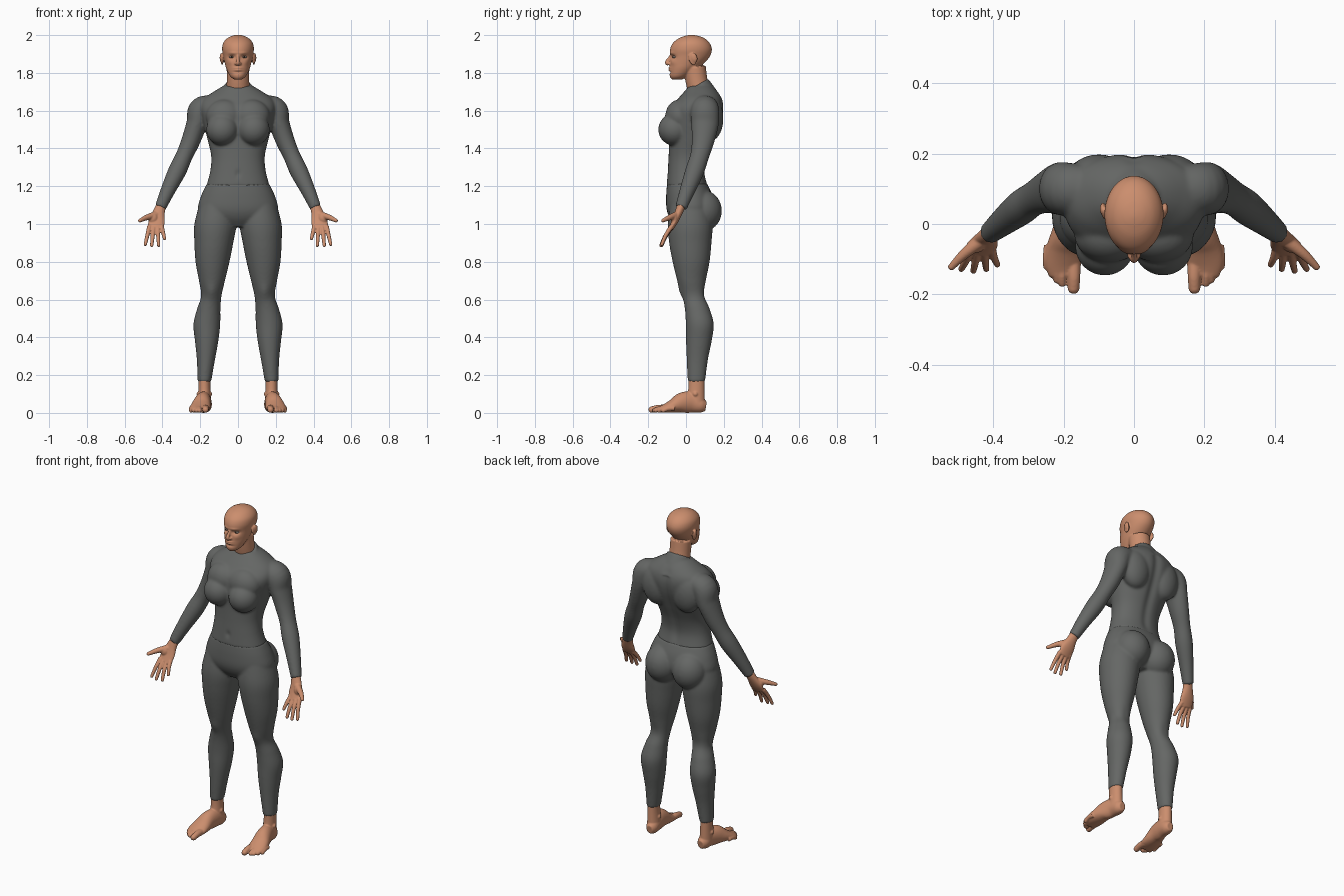
import bpy, bmesh, math
from mathutils import Vector, Matrix

cube = bpy.data.objects.get("Cube")
if cube:
    bpy.data.objects.remove(cube, do_unlink=True)


def material(name, colour):
    mat = bpy.data.materials.new(name)
    mat.use_nodes = True
    mat.diffuse_color = (*colour, 1)
    mat.node_tree.nodes["Principled BSDF"].inputs["Base Color"].default_value = (*colour, 1)
    return mat


SKIN = material("skin", (.60, .27, .155))
SUIT = material("grey fabric", (.13, .135, .13))
EYE = material("eye white", (.5, .42, .36))
IRIS = material("dark iris", (.05, .025, .015))


def spline(points, steps):
    """Smooth curve through tuples of any length."""
    result = []
    last = len(points) - 1
    for i in range(last):
        quad = [points[max(i - 1, 0)], points[i], points[i + 1], points[min(i + 2, last)]]
        for k in range(steps):
            t = k / steps
            result.append([b + .5 * t * (c - a + t * (2*a - 5*b + 4*c - d + t * (3*(b - c) + d - a)))
                           for a, b, c, d in zip(*quad)])
    return result + [list(points[-1])]


def loft(bm, stations, level=False, power=2.0, sides=32, steps=6):
    """Closed tube through stations of x, y, z, half width and half depth."""
    path = spline(stations, steps)
    centres = [Vector(p[:3]) for p in path]
    rings = []
    for i, p in enumerate(path):
        along = centres[min(i + 1, len(path) - 1)] - centres[max(i - 1, 0)]
        t = Vector((0, 0, 1)) if level else along.normalized()
        u = Vector((1, 0, 0))
        u = (u - u.dot(t) * t).normalized()
        v = t.cross(u)
        ring = []
        for k in range(sides):
            c, s = math.cos(math.tau * k / sides), math.sin(math.tau * k / sides)
            a = math.copysign(abs(c) ** (2 / power), c) * p[3]
            b = math.copysign(abs(s) ** (2 / power), s) * p[4]
            ring.append(bm.verts.new(centres[i] + u * a + v * b))
        rings.append(ring)
    for low, high in zip(rings, rings[1:]):
        for k in range(sides):
            j = (k + 1) % sides
            bm.faces.new((low[k], low[j], high[j], high[k]))
    bm.faces.new(rings[0][::-1])
    bm.faces.new(rings[-1])


def stack(bm, levels, power=2.0, sides=48):
    """Level rings on the centre line: height, half width, front y, back y."""
    loft(bm, [(0, (f + b) / 2, z, w, (b - f) / 2) for z, w, f, b in levels], True, power, sides)


def ball(bm, centre, size, tilt=0):
    turn = Matrix.Rotation(tilt, 4, 'X')
    place = Matrix.Translation(centre) @ turn @ Matrix.Diagonal((*size, 1))
    bmesh.ops.create_uvsphere(bm, u_segments=28, v_segments=18, radius=1, matrix=place)


def digit(bm, points, thick, thin):
    """Rounded finger or toe narrowing from thick to thin."""
    n = len(points) - 1
    radii = [thick + (thin - thick) * i / n for i in range(n + 1)]
    loft(bm, [(*p, r, r) for p, r in zip(points, radii)], sides=16)
    ball(bm, points[-1], (thin, thin, thin))


def finish(name, bm, mat, voxel=0, smooth=0):
    """Mirror the part across x, fuse its volumes and smooth the skin."""
    bmesh.ops.recalc_face_normals(bm, faces=bm.faces[:])
    mesh = bpy.data.meshes.new(name)
    bm.to_mesh(mesh)
    bm.free()
    ob = bpy.data.objects.new(name, mesh)
    bpy.context.collection.objects.link(ob)
    mirror = ob.modifiers.new("mirror", 'MIRROR')
    mirror.use_mirror_merge = False
    if voxel:
        fuse = ob.modifiers.new("fuse", 'REMESH')
        fuse.mode = 'VOXEL'
        fuse.voxel_size = voxel
        relax = ob.modifiers.new("relax", 'SMOOTH')
        relax.iterations = smooth
    graph = bpy.context.evaluated_depsgraph_get()
    baked = bpy.data.meshes.new_from_object(ob.evaluated_get(graph))
    ob.modifiers.clear()
    ob.data = baked
    baked.materials.clear()
    baked.materials.append(mat)
    for face in baked.polygons:
        face.use_smooth = True
        face.material_index = 0
    return ob


def sculpt(ob, centre, size, push):
    """Push the surface softly along y around a point and its mirror image."""
    sides = (1, -1) if centre[0] else (1,)
    for v in ob.data.vertices:
        for s in sides:
            d = sum(((a - b) / r) ** 2 for a, b, r in zip(v.co, (s * centre[0], *centre[1:]), size))
            if d < 6:
                v.co.y += push * math.exp(-d)


# Shirt: torso, collar, bust, shoulders and sleeves
bm = bmesh.new()
stack(bm, [(1.2, .168, -.103, .115), (1.28, .147, -.097, .1), (1.36, .142, -.092, .115),
           (1.45, .162, -.09, .152), (1.54, .185, -.095, .187), (1.61, .2, -.085, .2),
           (1.66, .185, -.045, .193), (1.7, .13, -.01, .17), (1.73, .08, .015, .14)], 2.2)
loft(bm, [(0, .13, 1.62, .1, .08), (0, .095, 1.68, .082, .072), (0, .06, 1.735, .073, .066)])
ball(bm, (.083, -.062, 1.5), (.085, .085, .085))
ball(bm, (.07, -.03, 1.57), (.10, .08, .09))
ball(bm, (.1, .13, 1.56), (.09, .068, .12))
loft(bm, [(.11, .1, 1.635, .045, .06), (.19, .1, 1.605, .07, .075), (.218, .1, 1.53, .056, .073),
          (.25, .09, 1.44, .05, .06), (.285, .072, 1.36, .045, .05), (.322, .046, 1.28, .048, .05),
          (.37, .008, 1.18, .039, .041), (.412, -.027, 1.085, .03, .031)])
shirt = finish("shirt", bm, SUIT, .007, 8)
for k in range(9):
    sculpt(shirt, (0, .16, 1.26 + .05 * k), (.025, .1, .04), -.008)
sculpt(shirt, (0, -.1, 1.265), (.014, .04, .02), .006)

# Trousers: pelvis, seat and legs
bm = bmesh.new()
stack(bm, [(1.215, .165, -.1, .112), (1.15, .195, -.105, .14), (1.08, .212, -.103, .15),
           (1.03, .18, -.085, .125), (.985, .08, -.05, .09)], 2.2)
ball(bm, (.09, .088, 1.07), (.1, .102, .11))
loft(bm, [(.11, .02, 1.12, .09, .1), (.12, .022, 1.0, .111, .118), (.128, .023, .9, .103, .112),
          (.135, .027, .8, .09, .098), (.138, .03, .7, .069, .076), (.141, .042, .62, .054, .06),
          (.155, .06, .55, .062, .066), (.165, .073, .47, .071, .074), (.166, .068, .38, .062, .068),
          (.17, .06, .28, .048, .056), (.178, .055, .165, .036, .046)], True)
trousers = finish("trousers", bm, SUIT, .007, 7)
sculpt(trousers, (.14, -.01, .645), (.03, .05, .04), -.01)
sculpt(trousers, (.14, .1, .63), (.03, .05, .05), -.006)

# Head: neck, skull, nose and ears
bm = bmesh.new()
loft(bm, [(0, .09, 1.66, .065, .06), (0, .06, 1.74, .06, .058), (0, .045, 1.83, .06, .06)])
stack(bm, [(1.765, .02, -.075, -.02), (1.782, .042, -.086, .01), (1.82, .061, -.087, .06),
           (1.855, .071, -.085, .1), (1.89, .078, -.084, .128), (1.925, .084, -.084, .137),
           (1.957, .079, -.07, .126), (1.982, .059, -.04, .1), (1.996, .032, -.005, .065),
           (2.001, .006, .02, .034)])
loft(bm, [(0, -.078, 1.896, .007, .006), (0, -.09, 1.875, .008, .01),
          (0, -.1, 1.855, .011, .012), (0, -.092, 1.843, .012, .008)], sides=16)
ball(bm, (.012, -.088, 1.849), (.008, .011, .007))
ball(bm, (.084, .036, 1.872), (.008, .021, .031), .25)
ball(bm, (.089, .043, 1.88), (.008, .017, .025), .25)
head = finish("head", bm, SKIN, .004, 4)
sculpt(head, (.033, -.077, 1.884), (.02, .04, .011), .013)    # eye sockets
sculpt(head, (.03, -.08, 1.905), (.024, .03, .007), -.004)    # brows
sculpt(head, (.044, -.065, 1.855), (.018, .03, .014), -.004)  # cheeks
for z in (1.826, 1.815):
    sculpt(head, (0, -.085, z), (.02, .03, .0045), -.007)     # lips
sculpt(head, (0, -.085, 1.803), (.025, .03, .006), .005)      # chin crease

# Eyes
bm = bmesh.new()
ball(bm, (.033, -.06, 1.884), (.014, .011, .006))
finish("eyes", bm, EYE)
bm = bmesh.new()
ball(bm, (.033, -.068, 1.884), (.005, .004, .005))
finish("irises", bm, IRIS)

# Hands: palm, fingers and thumb
bm = bmesh.new()
loft(bm, [(.4, -.018, 1.115, .025, .023), (.418, -.037, 1.065, .031, .021),
          (.43, -.058, 1.015, .043, .017), (.437, -.08, .975, .041, .013)])
fingers = [((.468, -.075, .99), (.491, -.128, .892)), ((.447, -.08, .98), (.457, -.133, .886)),
           ((.425, -.078, .98), (.42, -.128, .887)), ((.405, -.07, .99), (.389, -.115, .923))]
for base, tip in fingers:
    knuckle = Vector(base).lerp(Vector(tip), .5) + Vector((0, -.005, 0))
    digit(bm, [base, tuple(knuckle), tip], .0125, .009)
digit(bm, [(.43, -.045, 1.05), (.482, -.085, 1.035), (.519, -.122, 1.018)], .02, .01)
ball(bm, (.45, -.062, 1.03), (.026, .02, .03))
finish("hands", bm, SKIN, .0035, 3)

# Feet: ankle, heel, instep and toes
bm = bmesh.new()
loft(bm, [(.178, .055, .2, .032, .042), (.178, .055, .13, .032, .043), (.176, .052, .05, .036, .048)], True)
loft(bm, [(.172, .106, .035, .02, .025), (.173, .08, .04, .034, .04), (.178, .03, .055, .038, .055),
          (.188, -.02, .054, .044, .054), (.197, -.07, .036, .052, .036),
          (.202, -.11, .024, .053, .024), (.2, -.145, .016, .042, .015)])
ball(bm, (.178, .05, .1), (.042, .022, .022))
digit(bm, [(.172, -.11, .024), (.171, -.15, .024), (.172, -.182, .017)], .02, .017)
for k in range(4):
    x, y = .204 + .0145 * k, -.168 + .007 * k + .003 * k * k
    digit(bm, [(x - .004, y + .06, .024), (x, y + .025, .023), (x, y, .0125)], .013, .0115)
finish("feet", bm, SKIN, .004, 3)
